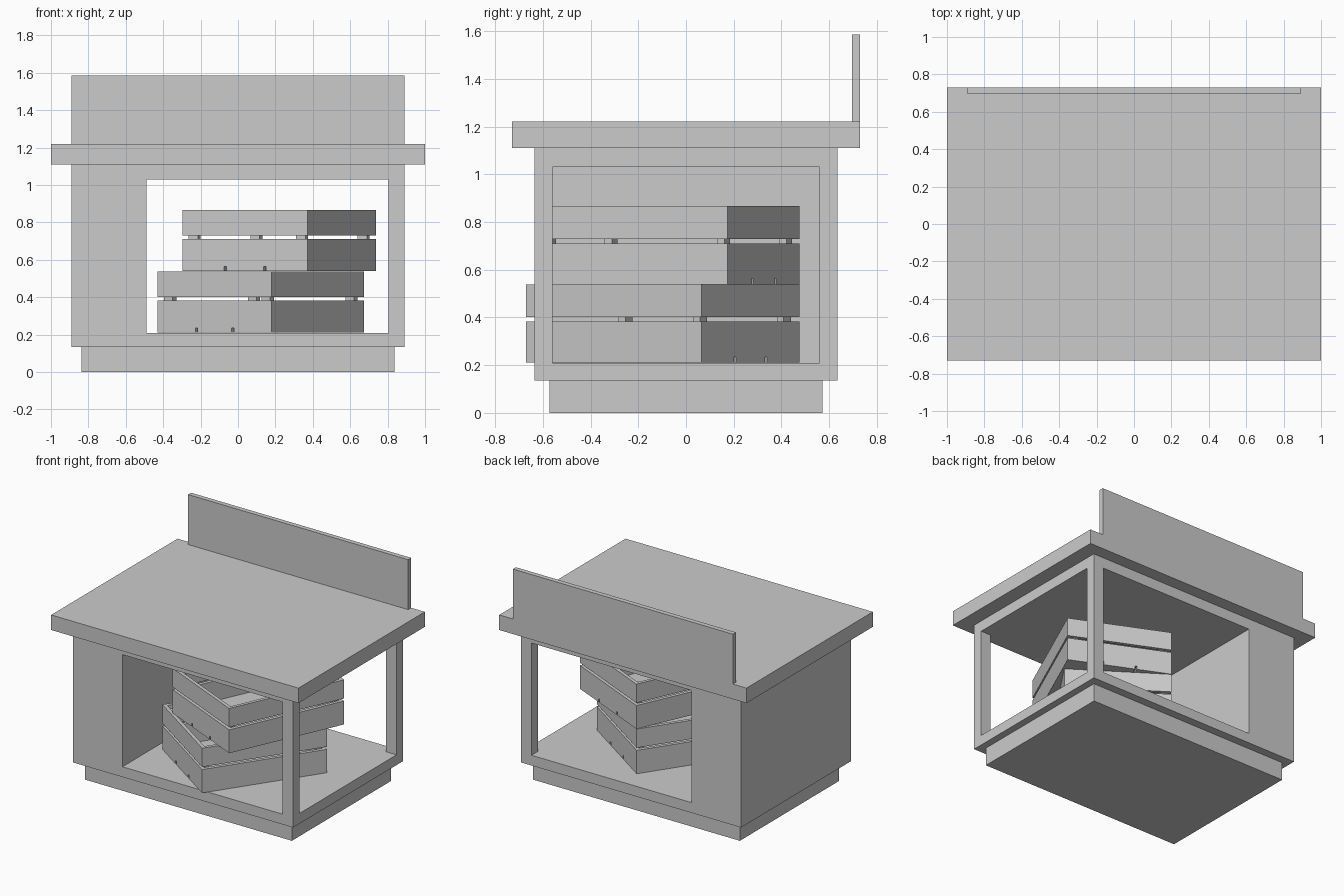
import bpy, bmesh
from math import radians
from mathutils import Matrix, Vector

if "Cube" in bpy.data.objects:
    bpy.data.objects.remove(bpy.data.objects["Cube"])


def add_object(name, bm):
    bmesh.ops.recalc_face_normals(bm, faces=bm.faces)
    mesh = bpy.data.meshes.new(name)
    bm.to_mesh(mesh)
    bm.free()
    obj = bpy.data.objects.new(name, mesh)
    bpy.context.collection.objects.link(obj)
    return obj


def add_box(bm, x0, x1, y0, y1, z0, z1):
    centre = Vector(((x0 + x1) / 2, (y0 + y1) / 2, (z0 + z1) / 2))
    size = Matrix.Diagonal((x1 - x0, y1 - y0, z1 - z0, 1))
    bmesh.ops.create_cube(bm, size=1, matrix=Matrix.Translation(centre) @ size)


def box(name, *bounds):
    bm = bmesh.new()
    add_box(bm, *bounds)
    return add_object(name, bm)


def prism(name, outline, z0, z1):
    bm = bmesh.new()
    face = bm.faces.new([bm.verts.new((x, y, z0)) for x, y in outline])
    top = bmesh.ops.extrude_face_region(bm, geom=[face])["geom"]
    verts = [g for g in top if isinstance(g, bmesh.types.BMVert)]
    bmesh.ops.translate(bm, verts=verts, vec=(0, 0, z1 - z0))
    return add_object(name, bm)


# Counter: plinth, body, worktop and upright back panel
box("plinth", -0.837, 0.837, -0.573, 0.573, 0, 0.135)
body = box("counter_body", -0.89, 0.89, -0.635, 0.635, 0.135, 1.11)
box("worktop", -1, 1, -0.73, 0.73, 1.11, 1.22)
box("back_panel", -0.89, 0.89, 0.695, 0.73, 1.22, 1.585)

# Display space open to the front, back and right, leaving two corner posts
cutter = prism("opening_cutter", [
    (-0.49, -1), (0.805, -1), (0.805, -0.56), (1.2, -0.56),
    (1.2, 0.56), (0.805, 0.56), (0.805, 1), (-0.49, 1)], 0.21, 1.03)
cutter.hide_render = True
mod = body.modifiers.new("opening", 'BOOLEAN')
mod.operation = 'DIFFERENCE'
mod.solver = 'EXACT'
mod.object = cutter
bpy.context.view_layer.objects.active = body
body.select_set(True)
bpy.ops.object.modifier_apply(modifier=mod.name)
bpy.data.objects.remove(cutter)


# Slatted crate: long axis along local x
def crate(name, centre, z, angle):
    hl, hw, t, floor = 0.443, 0.367, 0.025, 0.024
    bm = bmesh.new()
    # wall slats, two rows with a gap
    for z0, z1 in ((0, 0.171), (0.19, 0.327)):
        for s in (-1, 1):
            ya, yb = sorted((s * hw, s * (hw - t)))
            add_box(bm, -hl, hl, ya, yb, z0, z1)
            xa, xb = sorted((s * hl, s * (hl - t)))
            add_box(bm, xa, xb, t - hw, hw - t, max(z0, floor), z1)
    # three floor planks
    gap = 0.015
    pitch = (2 * (hw - t) + gap) / 3
    for i in range(3):
        y0 = t - hw + i * pitch
        add_box(bm, -hl, hl, y0, y0 + pitch - gap, 0, floor)
    # inner corner posts
    for sx in (-1, 1):
        for sy in (-1, 1):
            xa, xb = sorted((sx * (hl - t), sx * (hl - t - 0.035)))
            ya, yb = sorted((sy * (hw - t), sy * (hw - t - 0.055)))
            add_box(bm, xa, xb, ya, yb, floor, 0.30)
    obj = add_object(name, bm)
    obj.location = (*centre, z)
    obj.rotation_euler.z = radians(angle)


crate("lower_crate", (0.1225, -0.0975), 0.211, 56.0)
crate("upper_crate", (0.22, -0.0785), 0.539, 65.7)
